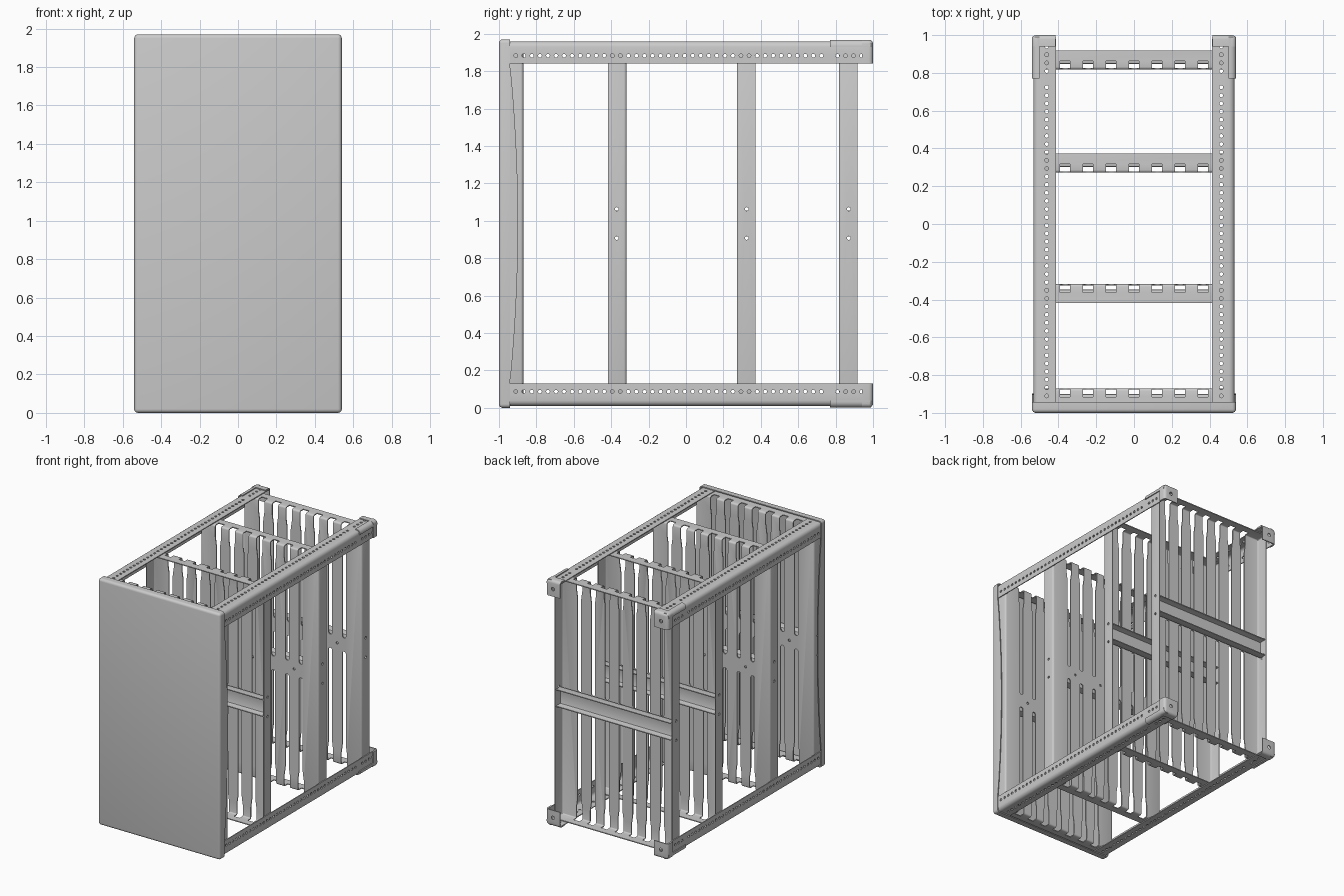
import bpy, bmesh, math
from mathutils import Vector

if "Cube" in bpy.data.objects:
    bpy.data.objects.remove(bpy.data.objects["Cube"])

MID = 0.985          # mid height; all parts are modelled around it


def finish(name, bm, loc=(0, 0, 0)):
    me = bpy.data.meshes.new(name)
    bm.to_mesh(me)
    bm.free()
    ob = bpy.data.objects.new(name, me)
    ob.location = Vector(loc) + Vector((0, 0, MID))
    bpy.context.collection.objects.link(ob)
    return ob


def prism(bm, pts, axis, a, b):
    """Extrude a 2D outline from a to b along an axis."""
    def at(p, t):
        q = list(p)
        q.insert(axis, t)
        return q
    lo = [bm.verts.new(at(p, a)) for p in pts]
    hi = [bm.verts.new(at(p, b)) for p in pts]
    n = len(pts)
    faces = [bm.faces.new(lo), bm.faces.new(hi[::-1])]
    for i in range(n):
        j = (i + 1) % n
        faces.append(bm.faces.new((lo[i], hi[i], hi[j], lo[j])))
    bmesh.ops.recalc_face_normals(bm, faces=faces)


def circle(u, v, r, n=12):
    return [(u + r * math.cos(2 * math.pi * i / n), v + r * math.sin(2 * math.pi * i / n)) for i in range(n)]


def shell(name, lo, hi, open_sides, radius, thick, segs=4, loc=(0, 0, 0)):
    """Folded sheet: a box with some sides removed, bends rounded, then thickened."""
    bm = bmesh.new()
    bmesh.ops.create_cube(bm, size=1)
    for v in bm.verts:
        v.co = Vector([(lo[i] + hi[i]) / 2 + v.co[i] * (hi[i] - lo[i]) for i in range(3)])
    axes = {"x": (1, 0, 0), "y": (0, 1, 0), "z": (0, 0, 1)}
    kill = [f for f in bm.faces for s in open_sides
            if f.normal.dot(Vector(axes[s[0]])) * (1 if s[1] == "+" else -1) > 0.9]
    bmesh.ops.delete(bm, geom=kill, context="FACES")
    bends = [e for e in bm.edges if len(e.link_faces) == 2]
    bmesh.ops.bevel(bm, geom=bends, offset=radius, segments=segs, profile=0.5, affect="EDGES")
    ob = finish(name, bm, loc)
    m = ob.modifiers.new("thickness", "SOLIDIFY")
    m.thickness, m.offset, m.use_even_offset = thick, -1, True
    return ob


def bake(ob, cutter_bm=None, mirror=""):
    """Cut holes, mirror, apply everything and smooth the bends."""
    cutter = None
    if cutter_bm:
        cutter = finish("cutter", cutter_bm)
        cutter.hide_render = True
        cutter.location = ob.location
        m = ob.modifiers.new("holes", "BOOLEAN")
        m.operation, m.solver, m.object = "DIFFERENCE", "EXACT", cutter
    if mirror:
        m = ob.modifiers.new("mirror", "MIRROR")
        m.use_axis = ["x" in mirror, False, "z" in mirror]
        m.use_mirror_merge = False
    bpy.context.view_layer.update()
    dg = bpy.context.evaluated_depsgraph_get()
    me = bpy.data.meshes.new_from_object(ob.evaluated_get(dg))
    ob.modifiers.clear()
    ob.data = me
    if cutter:
        bpy.data.objects.remove(cutter)
    bpy.ops.object.select_all(action="DESELECT")
    ob.select_set(True)
    bpy.context.view_layer.objects.active = ob
    bpy.ops.object.shade_smooth_by_angle(angle=math.radians(35))
    return ob


# Perforated corner rails
cut = bmesh.new()
for i in range(44):
    if i == 39:
        continue
    y = -0.91 + 0.043 * i
    prism(cut, circle(0.462, y, 0.010), 2, 0.94, 1.0)
    prism(cut, circle(y, 0.898, 0.010), 0, 0.505, 0.56)
rail = shell("corner_rails", (0.412, -0.985, 0.855), (0.533, 0.99, 0.975),
             ("x-", "z-", "y-", "y+"), 0.03, 0.007)
bake(rail, cut, "xz")

# Rear sleeves over the rail bends
sleeve = shell("rail_sleeves", (0.50, 0.77, 0.945), (0.541, 0.99, 0.983),
               ("x-", "z-", "y-", "y+"), 0.03, 0.008)
bake(sleeve, None, "xz")

# Rear end caps with a bolt hole
cut = bmesh.new()
prism(cut, circle(0.478, 0.915, 0.014, 16), 1, 0.97, 1.03)
cap = shell("rear_end_caps", (0.415, 0.94, 0.855), (0.541, 1.0, 0.983),
            ("x-", "z-", "y-"), 0.022, 0.008)
bake(cap, cut, "xz")

# Front cover pan
cover = shell("front_cover", (-0.54, -1.0, -0.985), (0.54, -0.942, 0.985), ("y+",), 0.02, 0.008)
bake(cover)

# Curved side cheeks behind the cover
bm = bmesh.new()
edge = []
for i in range(25):
    t = i / 24
    edge.append((-0.942 + 0.044 * math.sin(math.pi * t) ** 0.8, -0.85 + 1.70 * t))
prism(bm, [(-0.97, -0.85)] + edge + [(-0.97, 0.85)], 0, 0.533, 0.539)
bake(finish("cover_side_cheeks", bm), None, "x")

# Slotted divider: sheet with folded edges, keyhole slots wrap over top and bottom folds
cut = bmesh.new()
W, B, LOW = 0.016, 0.026, 0.07
for k in range(-3, 4):
    x = 0.122 * k
    right = [(W, 0.80), (0.020, 0.83), (B, 0.87), (B, 1.0)]
    arc = [(W * math.cos(a), LOW + W * math.sin(a))
           for a in [math.pi * (1 + i / 6) for i in range(7)]]
    half = arc + right + [(-u, v) for u, v in reversed(right)]
    for s in (1, -1):
        prism(cut, [(x + u, s * v) for u, v in half], 1, -0.02, 0.045)
for x in (-0.305, -0.061, 0.061, 0.305):
    prism(cut, circle(x, 0, 0.010), 1, -0.02, 0.02)
for s in (1, -1):
    for z in (-0.077, 0.078):
        prism(cut, circle(0.052, z, 0.010), 0, s * 0.50, s * 0.54)
first = shell("divider", (-0.522, 0, -0.965), (0.522, 0.10, 0.965), ("y+",), 0.014, 0.007, 3)
bake(first, cut)

# Stiffening channel across the middle of each divider
bar = shell("divider_crossbar", (-0.513, 0.03, -0.07), (0.513, 0.092, 0.07),
            ("y+", "x-", "x+"), 0.008, 0.007, 2)
bake(bar)

# Place four dividers: front pair opens forward, rear pair opens backward
for i, (y, turn) in enumerate([(-0.87, True), (-0.318, True), (0.272, False), (0.818, False)]):
    for src in (first, bar):
        ob = src if i == 0 else src.copy()
        if i:
            bpy.context.collection.objects.link(ob)
        ob.location.y = y
        ob.rotation_euler.z = math.pi if turn else 0
